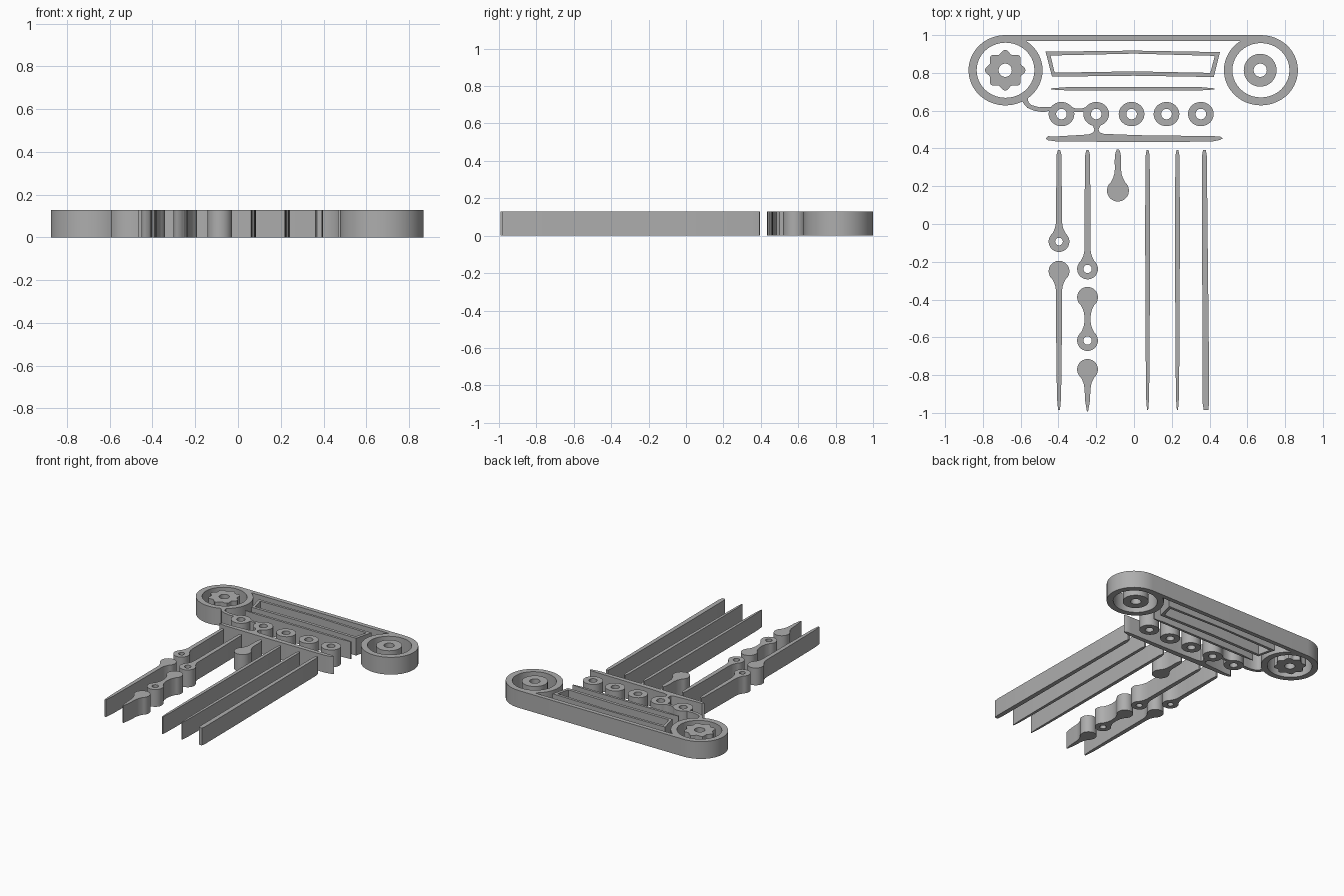
import bpy, bmesh
from math import sin, cos, radians

if "Cube" in bpy.data.objects:
    bpy.data.objects.remove(bpy.data.objects["Cube"])

THICK = 0.128
WHEEL_Y = 0.814
BEAD_Y = 0.582

grey = bpy.data.materials.new("plain grey")
grey.use_nodes = True
colour = (0.42, 0.42, 0.42, 1)
grey.diffuse_color = colour
grey.node_tree.nodes["Principled BSDF"].inputs["Base Color"].default_value = colour


def arc(cx, cy, rx, ry, start, end, steps=24):
    """Points along an ellipse between two angles in degrees."""
    angles = [radians(start + (end - start) * i / steps) for i in range(steps + 1)]
    return [(cx + rx * cos(a), cy + ry * sin(a)) for a in angles]


def circle(cx, cy, rx, ry=None, steps=40):
    return arc(cx, cy, rx, ry or rx, 0, 360, steps)[:-1]


def plate(name, *loops):
    """Extrude an outline with optional holes into a flat plate."""
    curve = bpy.data.curves.new(name, "CURVE")
    curve.dimensions = "2D"
    curve.fill_mode = "BOTH"
    curve.extrude = THICK / 2
    for loop in loops:
        spline = curve.splines.new("POLY")
        spline.points.add(len(loop) - 1)
        for point, (x, y) in zip(spline.points, loop):
            point.co = (x, y, THICK / 2, 1)
            point.co.z = 0
        spline.use_cyclic_u = True
    obj = bpy.data.objects.new(name, curve)
    bpy.context.collection.objects.link(obj)
    bpy.ops.object.select_all(action="DESELECT")
    obj.select_set(True)
    bpy.context.view_layer.objects.active = obj
    bpy.ops.object.convert(target="MESH")
    obj = bpy.context.object
    # Weld the caps to the walls
    bm = bmesh.new()
    bm.from_mesh(obj.data)
    bmesh.ops.remove_doubles(bm, verts=bm.verts, dist=0.0002)
    bmesh.ops.recalc_face_normals(bm, faces=bm.faces)
    bmesh.ops.translate(bm, verts=bm.verts, vec=(0, 0, THICK / 2))
    bm.to_mesh(obj.data)
    bm.free()
    obj.data.materials.clear()
    obj.data.materials.append(grey)
    bpy.ops.object.shade_smooth_by_angle(angle=radians(35))
    return obj


def mirrored(x, profile, lean=0):
    """Close a (y, half width) profile around a vertical axis."""
    right = [(x + w - lean * y, y) for y, w in profile]
    left = [(x - w - lean * y, y) for y, w in reversed(profile) if w > 0]
    return right + left


def knob(y, r, flare_up, flare_down):
    """Half outline of a round knob, flared into a stem where asked."""
    flare = [(1.9, 0.29), (1.5, 0.34), (1.2, 0.43), (0.95, 0.55)]
    start = 40 if flare_up else 0
    end = 140 if flare_down else 180
    angles = [radians(start + (end - start) * i / 16) for i in range(17)]
    body = [(y + r * cos(a), max(0, r * sin(a))) for a in angles]
    if not flare_down:
        body[-1] = (y - r, 0)
    top = [(y + r * d, r * w) for d, w in flare] if flare_up else []
    low = [(y - r * d, r * w) for d, w in reversed(flare)] if flare_down else []
    return top + body + low


# Belt frame: two wheel rims, top bar, link, two beads and the lower bar
wheels = (-0.68, 0.672)
beads = [-0.384, -0.2, -0.013, 0.172, 0.354]
RIM = (0.196, 0.186)
BEAD = (0.068, 0.064)


def rim(side, start, end):
    return arc(wheels[side], WHEEL_Y, *RIM, start, end, 40)


def bead(i, start, end):
    return arc(beads[i], BEAD_Y, *BEAD, start, end)


outline = rim(0, 56, -50)
outline += [(-.562, .665), (-.559, .645), (-.545, .63), (-.5, .618), (-.47, .62)]
outline += bead(0, 145, 35)
outline += [(-.31, .612), (-.275, .612)]
outline += bead(1, 145, -70)
outline += [(-.188, .5), (-.182, .485), (-.16, .477), (.03, .47), (.42, .465),
            (.455, .463), (.47, .454), (.455, .445), (.41, .436), (0, .434),
            (-.41, .437), (-.455, .443), (-.468, .453), (-.455, .465), (-.42, .463),
            (-.24, .474), (-.215, .485), (-.21, .5)]
outline += bead(1, -105, -190)
outline += [(-.28, .594), (-.305, .593)]
outline += bead(0, 10, -195)
outline += [(-.48, .592), (-.53, .6), (-.565, .615), (-.58, .632)]
outline += rim(0, -63, -270)
outline += rim(1, 90, -236)
frame_holes = [circle(wheels[0], WHEEL_Y, .153, .146), circle(wheels[1], WHEEL_Y, .151, .144)]
frame_holes += [circle(x, BEAD_Y, .028) for x in beads[:2]]
plate("belt_frame", outline, *frame_holes)

# Loose beads
for i, x in enumerate(beads[2:]):
    plate(f"bead_{i + 1}", circle(x, BEAD_Y, *BEAD), circle(x, BEAD_Y, .028))

# Scalloped hub and plain hub inside the rims
lobes = []
for i in range(64):
    a = radians(i * 360 / 64)
    r = 0.098 + 0.01 * cos(8 * a)
    lobes.append((wheels[0] - .002 + r * cos(a), WHEEL_Y + r * sin(a)))
plate("scalloped_hub", lobes, circle(wheels[0] - .002, WHEEL_Y, .035))
plate("plain_hub", circle(.668, WHEEL_Y, .087), circle(.668, WHEEL_Y, .035))

# Tapered panel frame and the thin strip below it
plate("panel_frame",
      [(-.468, .912), (0, .918), (.455, .91), (.422, .778), (0, .785), (-.434, .78)],
      [(-.442, .892), (0, .902), (.428, .89), (.404, .8), (0, .808), (-.42, .801)])
plate("thin_strip", [(-.44, .718), (-.35, .725), (.35, .725), (.425, .718),
                     (.425, .712), (.35, .707), (-.35, .707), (-.44, .712)])

# Hanging strands, from the model's right to its left
R = 0.055
tip = [(.392, .006), (.37, .012), (.1, .016)]
tail = [(-.6, .015), (-.92, .011), (-.985, .005)]
x = -.397
plate("strand_1_upper", mirrored(x, tip + knob(-.093, R, True, False)), circle(x, -.093, .02))
plate("strand_1_lower", mirrored(x, knob(-.25, R, False, True) + tail))
x = -.246
plate("strand_2_upper", mirrored(x, tip + knob(-.238, R, True, False)), circle(x, -.238, .022))
plate("strand_2_middle",
      mirrored(x, knob(-.388, R, False, True) + knob(-.617, R, True, False)),
      circle(x, -.617, .022))
plate("strand_2_lower",
      mirrored(x, knob(-.77, R, False, True) + [(-.94, .012), (-.993, .003)]))
plate("strand_3_drop",
      mirrored(-.085, [(.395, .006), (.375, .014), (.34, .017)]
               + knob(.177, .058, True, False)))
plain = [(.392, .005), (.36, .011), (0, .013), (-.6, .011), (-.92, .008), (-.985, .003)]
for i, x in enumerate((.072, .23)):
    plate(f"strand_{i + 4}", mirrored(x, plain))
plate("strand_6", mirrored(.375, [(.392, .007), (.36, .013), (0, .014), (-.6, .017),
                                  (-.95, .017), (-.985, .012)], lean=.006))
